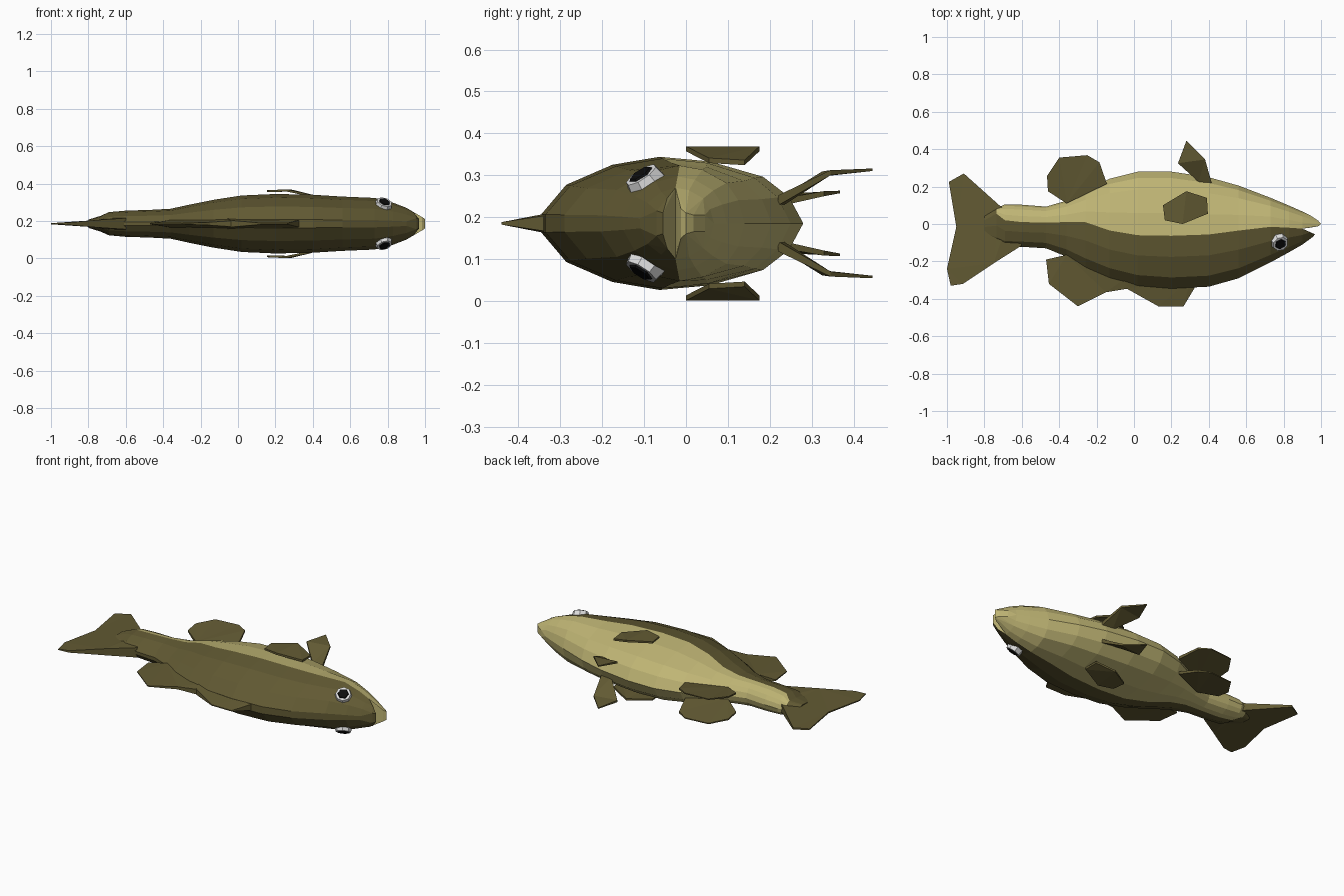
import bpy, bmesh, math
from mathutils import Vector

if "Cube" in bpy.data.objects:
    bpy.data.objects.remove(bpy.data.objects["Cube"])

Z0 = 0.185  # height of the fish's plane of symmetry


def material(name, rgb):
    m = bpy.data.materials.new(name)
    m.diffuse_color = (*rgb, 1)
    m.use_nodes = True
    m.node_tree.nodes["Principled BSDF"].inputs["Base Color"].default_value = m.diffuse_color
    return m


OLIVE = material("dark olive", (0.122, 0.102, 0.033))
CREAM = material("pale yellow belly", (0.52, 0.46, 0.175))
WHITE = material("eye white", (0.75, 0.75, 0.75))
BLACK = material("pupil black", (0.004, 0.004, 0.004))


def finish(name, bm, *mats):
    bmesh.ops.recalc_face_normals(bm, faces=bm.faces)
    me = bpy.data.meshes.new(name)
    bm.to_mesh(me)
    bm.free()
    for m in mats:
        me.materials.append(m)
    ob = bpy.data.objects.new(name, me)
    ob.location.z = Z0
    bpy.context.collection.objects.link(ob)
    return ob


# Half cross-section: (part of the way to back (-) or belly (+), width factor)
SECTION = [(-1, .14), (-.79, .58), (-.4, .88), (0, 1), (.35, .93), (.72, .7), (.9, .4), (1, 0)]


def ring(x, back, mid, belly, hw):
    half = [(x, mid + (t * (mid - back) if t < 0 else t * (belly - mid)), w * hw)
            for t, w in SECTION]
    return half + [(a, b, -c) for a, b, c in half[-2::-1]]


# Body: x, back y, colour line y, belly y, half width
STATIONS = [
    (-.80, -.07, .02, .05, .022), (-.735, -.105, .055, .085, .042),
    (-.69, -.12, .02, .105, .062), (-.60, -.122, .01, .103, .07),
    (-.47, -.13, .008, .093, .074), (-.36, -.175, .01, .125, .08),
    (-.26, -.235, .01, .175, .102), (-.13, -.29, -.035, .242, .128),
    (.02, -.33, -.06, .28, .151), (.2, -.345, -.063, .28, .159),
    (.40, -.335, -.056, .25, .155), (.56, -.29, -.035, .205, .145),
    (.73, -.205, -.015, .14, .138), (.83, -.15, -.02, .098, .112),
    (.90, -.11, -.025, .067, .085)]
bm = bmesh.new()
loops = [[bm.verts.new(p) for p in ring(*s)] for s in STATIONS]
n = len(loops[0])
for i in range(len(loops) - 1):
    for j in range(n):
        k = (j + 1) % n
        f = bm.faces.new((loops[i][j], loops[i][k], loops[i + 1][k], loops[i + 1][j]))
        f.material_index = 1 if 3 <= j <= 10 and i > 0 else 0
bm.faces.new(loops[0])
bm.faces.new(loops[-1]).material_index = 1
finish("body", bm, OLIVE, CREAM)


# Jaws: convex hulls from the front body ring to the lips
def jaw(name, keep, tips):
    bm = bmesh.new()
    pts = [p for p in ring(*STATIONS[-1]) if keep(p[1])]
    pts += [(x, y, s * z) for x, y, z in tips for s in (1, -1)]
    for p in pts:
        bm.verts.new(p)
    bmesh.ops.convex_hull(bm, input=bm.verts)
    bmesh.ops.recalc_face_normals(bm, faces=bm.faces)
    for f in bm.faces:
        upper_skin = name == "upper_jaw" and f.normal.y < 0.1 and f.normal.x < 0.85
        f.material_index = 0 if upper_skin else 1
    finish(name, bm, OLIVE, CREAM)


jaw("upper_jaw", lambda y: y < -.02, [(.955, -.07, .03), (.968, -.055, .025), (.94, -.045, .06)])
jaw("lower_jaw", lambda y: y > -.03, [(.985, -.012, .035), (1.0, .0, .025), (.985, .018, .02),
                                      (.94, -.02, .055), (.945, .045, .02)])


# Fins: outline points are (x, y, sideways offset, half thickness)
def fin(name, pts, side=1):
    bm = bmesh.new()
    a = [bm.verts.new((x, y, side * (h + t))) for x, y, h, t in pts]
    b = [bm.verts.new((x, y, side * (h - t))) for x, y, h, t in pts]
    caps = [bm.faces.new(a), bm.faces.new(b[::-1])]
    for i in range(len(a)):
        k = (i + 1) % len(a)
        bm.faces.new((a[i], b[i], b[k], a[k]))
    bmesh.ops.triangulate(bm, faces=caps)
    finish(name, bm, OLIVE)


fin("tail_fin", [(-.60, -.115, 0, .03), (-.75, -.21, 0, .02), (-.915, -.32, 0, .006),
                 (-.98, -.33, 0, .003), (-1, -.24, 0, .003), (-.95, -.015, 0, .004),
                 (-.99, .225, 0, .003), (-.91, .27, 0, .006), (-.72, .1, 0, .022),
                 (-.66, .06, 0, .04)])
fin("rear_dorsal_fin", [(-.36, -.165, 0, .02), (-.47, -.19, 0, .004), (-.455, -.32, 0, .003),
                        (-.3, -.44, 0, .003), (-.15, -.365, 0, .008), (-.03, -.345, 0, .016),
                        (-.03, -.28, 0, .03)])
fin("front_dorsal_fin", [(-.06, -.29, 0, .03), (-.04, -.345, 0, .018), (.13, -.44, 0, .003),
                         (.265, -.44, 0, .003), (.325, -.34, 0, .018), (.3, -.3, 0, .03)])

for side, tag in ((1, "left"), (-1, "right")):
    fin(tag + "_pectoral_fin", [(.39, .14, .145, .006), (.28, .175, .178, .006),
                                (.155, .10, .174, .005), (.165, .02, .174, .005),
                                (.26, .0, .178, .006), (.395, .055, .15, .006)], side)
    fin(tag + "_pelvic_fin", [(.415, .22, .055, .012), (.38, .345, .121, .006),
                              (.28, .445, .128, .003), (.235, .325, .118, .006),
                              (.345, .225, .05, .012)], side)
    fin(tag + "_anal_fin", [(-.145, .215, .048, .009), (-.185, .33, .071, .006),
                            (-.25, .368, .075, .003), (-.4, .355, .074, .003),
                            (-.465, .257, .068, .004), (-.46, .175, .058, .005),
                            (-.36, .11, .035, .01)], side)

    # Eyes: flattened eight-sided lens with a square pupil
    normal = Vector((.28, -.52, .8 * side)).normalized()
    rot = normal.to_track_quat('Z', 'X').to_matrix().to_4x4()
    for name, mat, sides, r, depth, lift in (("eye", WHITE, 8, .052, .04, 0),
                                             ("pupil", BLACK, 6, .034, .008, .021)):
        bm = bmesh.new()
        bmesh.ops.create_cone(bm, cap_ends=True, segments=sides, radius1=r,
                              radius2=r * .82, depth=depth)
        bm.transform(rot)
        bmesh.ops.translate(bm, verts=bm.verts,
                            vec=Vector((.778, -.097, .1 * side)) + normal * lift)
        finish(tag + "_" + name, bm, mat)
